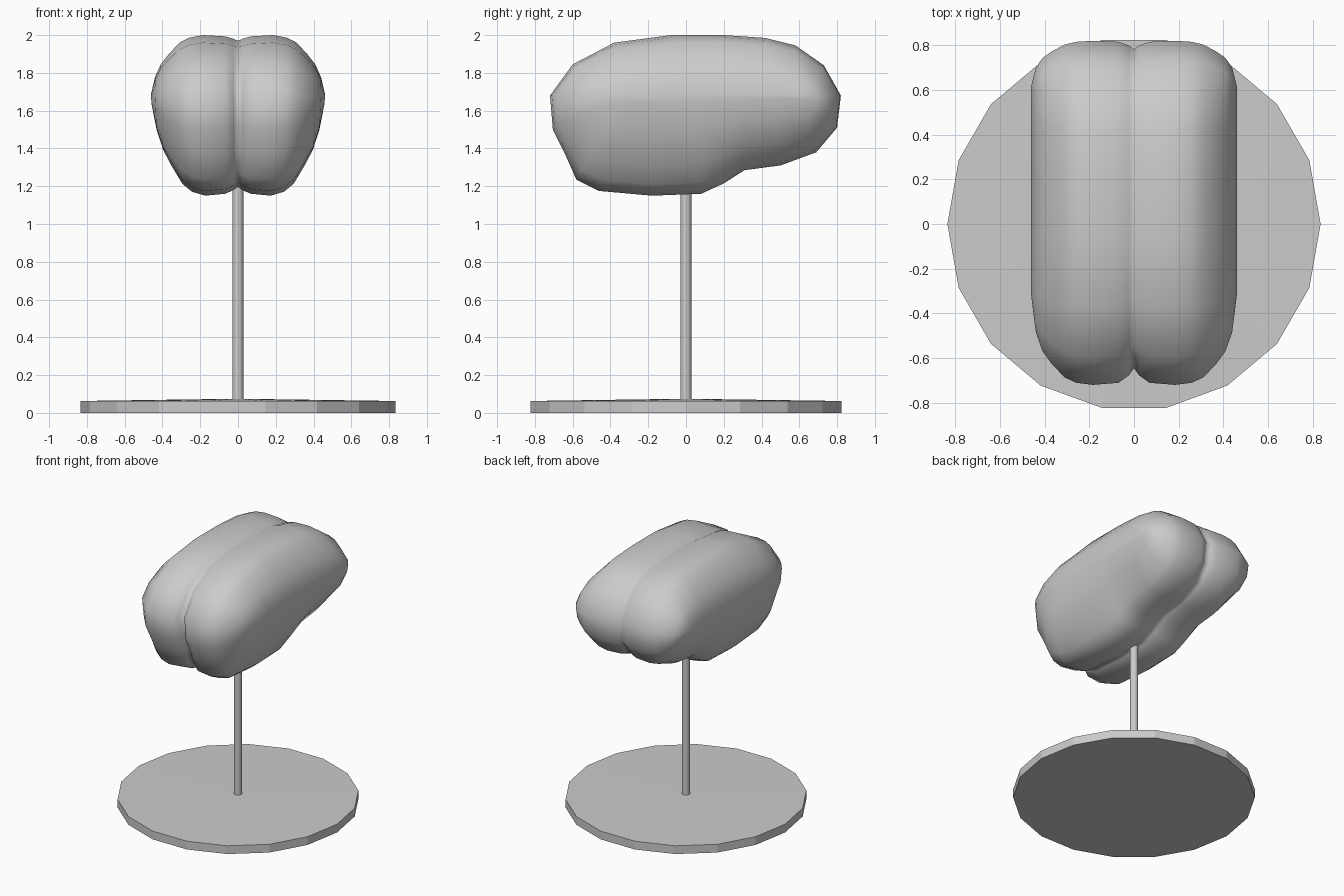
import bpy, bmesh, math

if "Cube" in bpy.data.objects:
    bpy.data.objects.remove(bpy.data.objects["Cube"])


def make_object(name, bm):
    bmesh.ops.recalc_face_normals(bm, faces=bm.faces)
    mesh = bpy.data.meshes.new(name)
    bm.to_mesh(mesh)
    bm.free()
    obj = bpy.data.objects.new(name, mesh)
    bpy.context.collection.objects.link(obj)
    return obj


def bridge(bm, a, b):
    n = len(a)
    for i in range(n):
        j = (i + 1) % n
        bm.faces.new((a[i], a[j], b[j], b[i]))


def ring(bm, radius, z, sides):
    return [bm.verts.new((radius * math.cos(2 * math.pi * i / sides),
                          radius * math.sin(2 * math.pi * i / sides), z))
            for i in range(sides)]


def shade_smooth(obj, angle):
    bpy.ops.object.select_all(action='DESELECT')
    obj.select_set(True)
    bpy.context.view_layer.objects.active = obj
    bpy.ops.object.shade_smooth_by_angle(angle=math.radians(angle))


# Base: 18-sided disc with a slightly raised centre
bm = bmesh.new()
low, high = ring(bm, 0.835, 0, 18), ring(bm, 0.835, 0.063, 18)
bridge(bm, low, high)
bm.faces.new(low)
tip = bm.verts.new((0, 0, 0.075))
for i in range(18):
    bm.faces.new((high[i], high[(i + 1) % 18], tip))
make_object("base_disc", bm)

# Support rod
bm = bmesh.new()
low, high = ring(bm, 0.029, 0.05, 12), ring(bm, 0.029, 1.25, 12)
bridge(bm, low, high)
bm.faces.new(low)
bm.faces.new(high)
shade_smooth(make_object("support_rod", bm), 40)

# Brain: side profile (y, z) shrunk towards a spine, layer by layer outwards
profile = [(-0.72, 1.68), (-0.60, 1.845), (-0.38, 1.96), (-0.08, 2.0),
           (0.20, 2.0), (0.42, 1.985), (0.58, 1.945), (0.73, 1.84),
           (0.82, 1.68), (0.80, 1.51), (0.69, 1.38), (0.50, 1.31),
           (0.31, 1.285), (0.20, 1.215), (0.08, 1.16), (-0.18, 1.15),
           (-0.46, 1.175), (-0.58, 1.235), (-0.64, 1.37), (-0.705, 1.5)]
SPINE_Z, SPINE_FRONT, SPINE_BACK = 1.67, -0.25, 0.58
# (width fraction, z scale, y scale)
layers = [(0, 0.91, 0.84), (0.05, 0.94, 0.91), (0.15, 0.98, 0.98),
          (0.4, 1, 1), (0.56, 0.96, 0.98), (0.674, 0.88, 0.93),
          (0.8, 0.69, 0.80), (0.89, 0.53, 0.68), (0.955, 0.33, 0.50),
          (1, 0.06, 0.15)]
bm = bmesh.new()
previous = None
for u, sz, sy in layers:
    loop = []
    for y, z in profile:
        cy = min(max(y, SPINE_FRONT), SPINE_BACK)
        nz = SPINE_Z + (z - SPINE_Z) * sz
        width = 0.46 - 0.05 * max(0, SPINE_Z - nz)
        loop.append(bm.verts.new((u * width, cy + (y - cy) * sy, nz)))
    if previous:
        bridge(bm, previous, loop)
    previous = loop
bm.faces.new(previous)
# Orient outwards before mirroring the second half
brain = make_object("brain_halves", bm)
if brain.data.polygons[-1].normal.x < 0:
    brain.data.flip_normals()
mirror = brain.modifiers.new("Mirror", 'MIRROR')
mirror.use_clip = True
for poly in brain.data.polygons:
    poly.use_smooth = True
